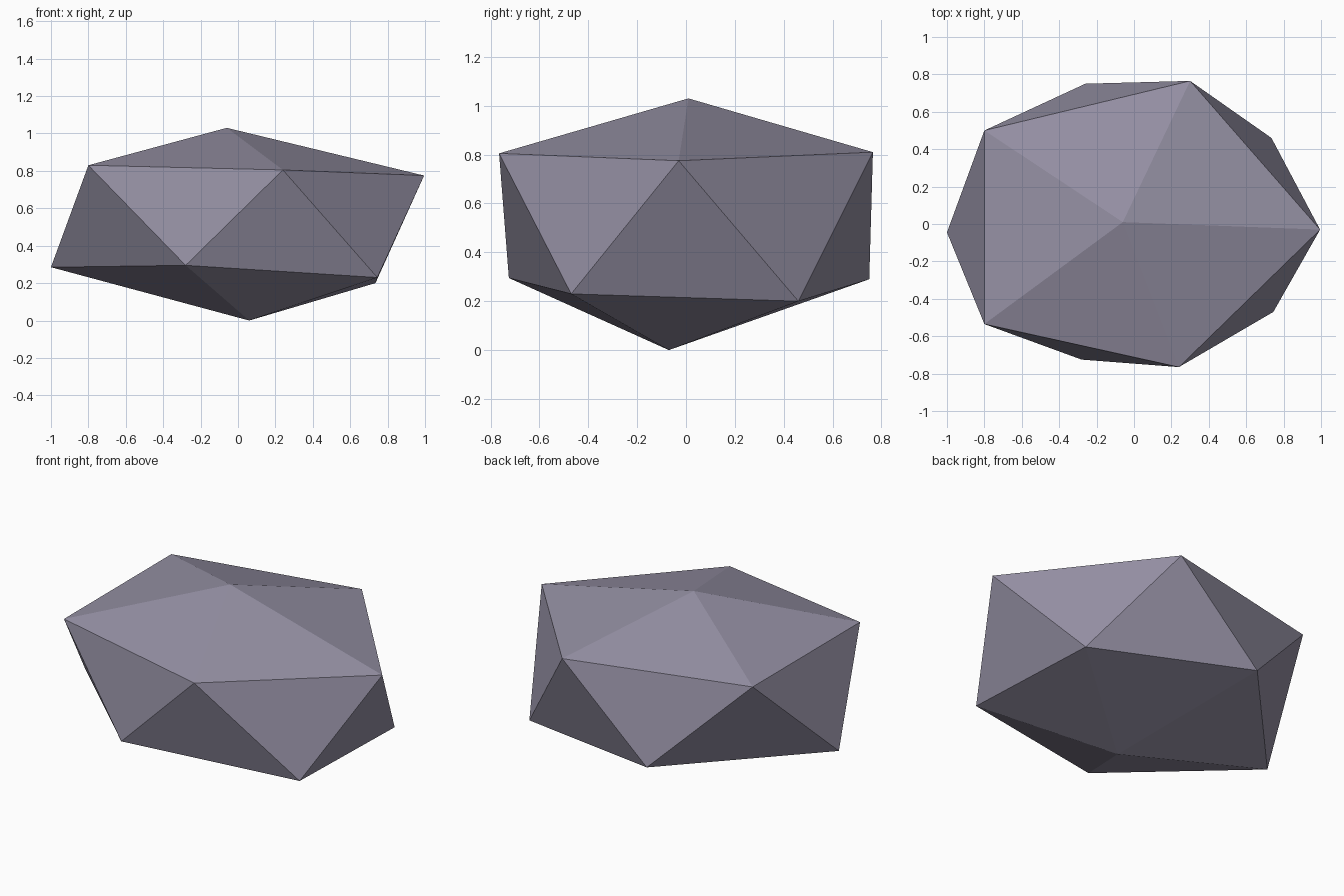
import bpy, bmesh

if "Cube" in bpy.data.objects:
    bpy.data.objects.remove(bpy.data.objects["Cube"])

# Stone: an irregular twenty-sided boulder made of two staggered five-point rings
TOP = (-0.06, 0.01, 1.03)
BOTTOM = (0.06, -0.07, 0.0)
UPPER = [(0.995, -0.03, 0.775), (0.30, 0.765, 0.81), (-0.80, 0.50, 0.83),
         (-0.80, -0.535, 0.83), (0.24, -0.765, 0.805)]
LOWER = [(0.735, 0.46, 0.20), (-0.26, 0.75, 0.29), (-1.0, -0.045, 0.285),
         (-0.28, -0.725, 0.295), (0.745, -0.47, 0.23)]

bm = bmesh.new()
top, bottom = bm.verts.new(TOP), bm.verts.new(BOTTOM)
up = [bm.verts.new(p) for p in UPPER]
low = [bm.verts.new(p) for p in LOWER]

# Cap fans and the zigzag band between the rings
for i in range(5):
    j = (i + 1) % 5
    bm.faces.new((up[i], up[j], top))
    bm.faces.new((up[i], low[i], up[j]))
    bm.faces.new((low[i], low[j], up[j]))
    bm.faces.new((low[j], low[i], bottom))
bmesh.ops.recalc_face_normals(bm, faces=bm.faces)

mesh = bpy.data.meshes.new("stone")
bm.to_mesh(mesh)
bm.free()

# One flat purple-grey colour
mat = bpy.data.materials.new("purple grey stone")
mat.diffuse_color = (0.30, 0.28, 0.37, 1.0)
mat.use_nodes = True
mat.node_tree.nodes["Principled BSDF"].inputs["Base Color"].default_value = mat.diffuse_color
mesh.materials.append(mat)
stone = bpy.data.objects.new("stone", mesh)
bpy.context.collection.objects.link(stone)
